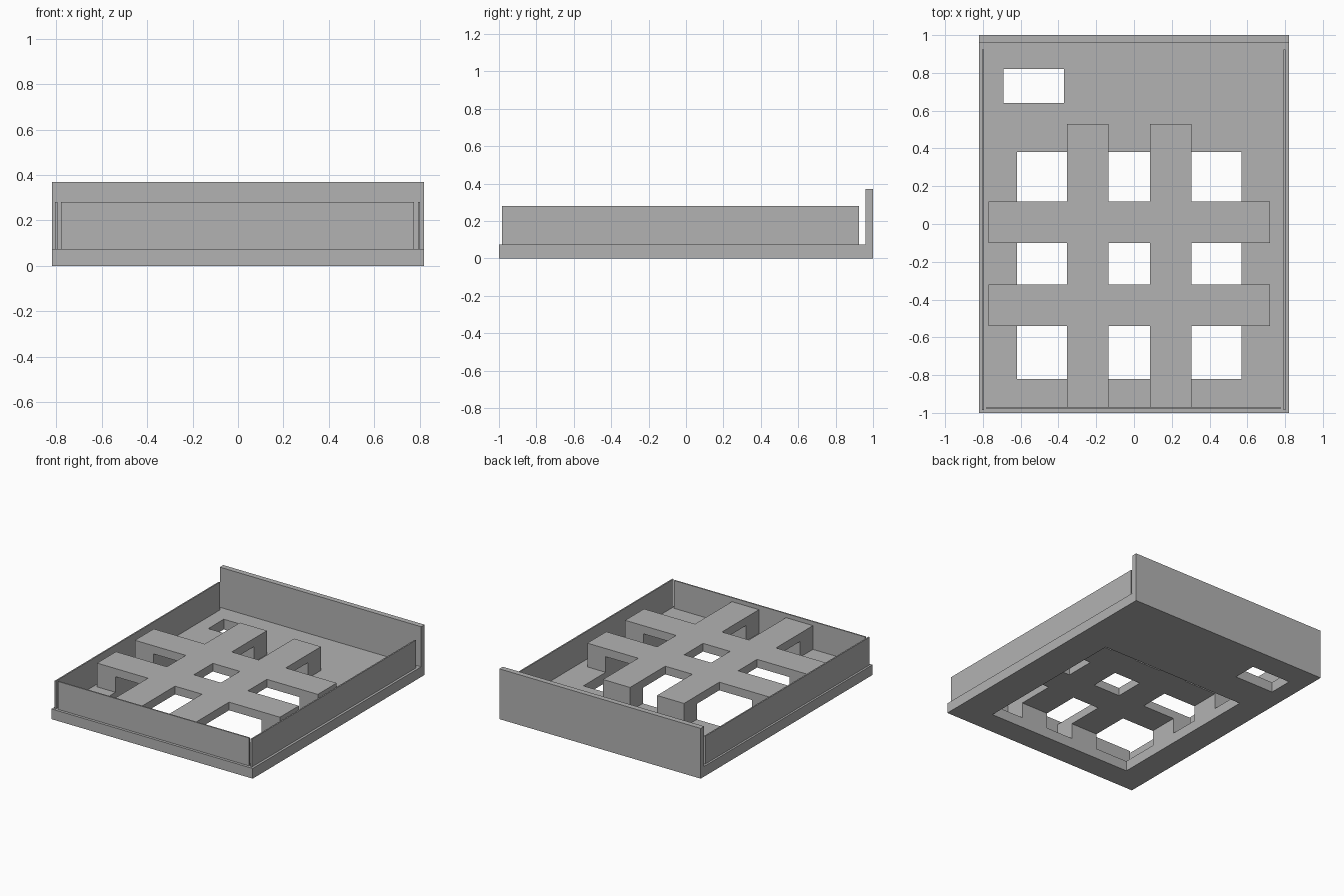
import bpy
import bmesh

cube = bpy.data.objects.get("Cube")
if cube:
    bpy.data.objects.remove(cube, do_unlink=True)

# One plain grey for every part
grey = bpy.data.materials.new("plain grey")
grey.use_nodes = True
colour = (0.45, 0.45, 0.45, 1)
grey.diffuse_color = colour
grey.node_tree.nodes["Principled BSDF"].inputs["Base Color"].default_value = colour


def slab(name, xs, ys, z0, z1, keep=lambda i, j: True):
    """Flat slab made of the kept cells of a rectangular lattice."""
    bm = bmesh.new()
    verts = {}

    def corner(i, j):
        if (i, j) not in verts:
            verts[i, j] = bm.verts.new((xs[i], ys[j], z0))
        return verts[i, j]

    for i in range(len(xs) - 1):
        for j in range(len(ys) - 1):
            if keep(i, j):
                bm.faces.new([corner(i, j), corner(i + 1, j),
                              corner(i + 1, j + 1), corner(i, j + 1)])
    top = bmesh.ops.extrude_face_region(bm, geom=bm.faces[:], use_keep_orig=True)
    moved = [g for g in top["geom"] if isinstance(g, bmesh.types.BMVert)]
    bmesh.ops.translate(bm, verts=moved, vec=(0, 0, z1 - z0))
    bmesh.ops.recalc_face_normals(bm, faces=bm.faces[:])
    mesh = bpy.data.meshes.new(name)
    bm.to_mesh(mesh)
    bm.free()
    mesh.materials.append(grey)
    obj = bpy.data.objects.new(name, mesh)
    bpy.context.collection.objects.link(obj)
    return obj


BASE_TOP, BAR_BOTTOM, BAR_TOP, WALL_TOP = 0.075, 0.19, 0.25, 0.28

# Base plate with the large opening and the small slot
holes = {(2, 1), (3, 1), (1, 3), (2, 3)}
slab("base_plate", [-0.82, -0.69, -0.62, -0.37, 0.57, 0.82],
     [-1, -0.82, 0.38, 0.64, 0.82, 1], 0, BASE_TOP,
     lambda i, j: (i, j) not in holes)

# Raised lattice of two bars each way
bar_x = [-0.77, -0.355, -0.135, 0.085, 0.305, 0.72]
bar_y = [-0.97, -0.54, -0.32, -0.10, 0.12, 0.53]
slab("lattice_bars", bar_x, bar_y, BAR_BOTTOM, BAR_TOP,
     lambda i, j: i % 2 == 1 or j % 2 == 1)

# Legs under the bar ends, flush with the opening
LEG = 0.15
for k in (1, 3):
    for side, a in (("right", bar_x[0]), ("left", bar_x[-1] - LEG)):
        slab(f"{side}_leg_{k}", [a, a + LEG], bar_y[k:k + 2], BASE_TOP, BAR_BOTTOM)
    for side, a in (("front", bar_y[0]), ("back", bar_y[-1] - LEG)):
        slab(f"{side}_leg_{k}", bar_x[k:k + 2], [a, a + LEG], BASE_TOP, BAR_BOTTOM)

# Thin walls on three sides and the tall back panel
slab("right_wall", [-0.805, -0.795], [-0.985, 0.925], BASE_TOP, WALL_TOP)
slab("left_wall", [0.792, 0.802], [-0.985, 0.925], BASE_TOP, WALL_TOP)
slab("front_wall", [-0.78, 0.775], [-0.98, -0.97], BASE_TOP, WALL_TOP)
slab("back_panel", [-0.82, 0.82], [0.96, 1], BASE_TOP, 0.37)
